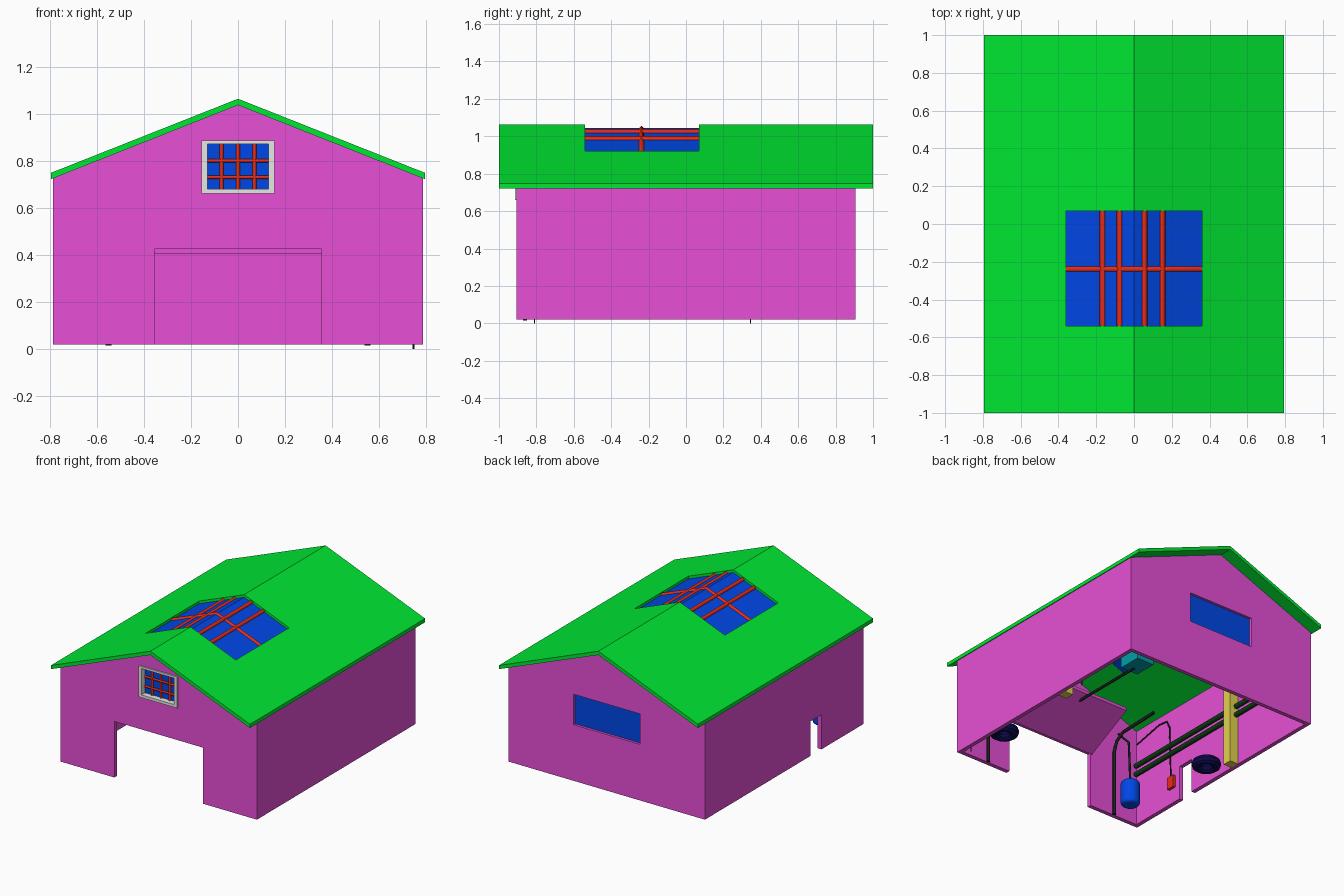
import bpy, bmesh
from mathutils import Vector

if "Cube" in bpy.data.objects:
    bpy.data.objects.remove(bpy.data.objects["Cube"], do_unlink=True)


def material(name, *rgb):
    lin = [(c / 255 / 12.92) if c < 11 else ((c / 255 + 0.055) / 1.055) ** 2.4 for c in rgb]
    m = bpy.data.materials.new(name)
    m.use_nodes = True
    m.diffuse_color = (*lin, 1)
    m.node_tree.nodes["Principled BSDF"].inputs["Base Color"].default_value = (*lin, 1)
    return m


WALL = material("magenta wall", 231, 79, 214)
ROOF = material("green roof", 0, 231, 50)
GLASS = material("blue glass", 0, 71, 230)
BAR = material("red bars", 245, 48, 28)
FRAME = material("light grey frame", 236, 236, 232)
POST = material("yellow posts", 226, 210, 78)
TYRE = material("navy rubber", 12, 10, 80)
BLACK = material("black metal", 28, 30, 28)
RACK = material("dark green rack", 14, 60, 20)
TEAL = material("teal motor", 0, 158, 170)


def make(name, bm, mat):
    bmesh.ops.recalc_face_normals(bm, faces=bm.faces)
    me = bpy.data.meshes.new(name)
    bm.to_mesh(me)
    bm.free()
    me.materials.append(mat)
    ob = bpy.data.objects.new(name, me)
    bpy.context.collection.objects.link(ob)
    return ob


def extrude(name, points, offset, mat):
    """Extrude a flat outline of 3D points along an offset."""
    bm = bmesh.new()
    face = bm.faces.new([bm.verts.new(p) for p in points])
    ext = bmesh.ops.extrude_face_region(bm, geom=[face])["geom"]
    bmesh.ops.translate(bm, vec=Vector(offset),
                        verts=[v for v in ext if isinstance(v, bmesh.types.BMVert)])
    return make(name, bm, mat)


def prism(name, profile, y0, y1, mat):
    """Extrude an x-z profile along y."""
    return extrude(name, [(x, y0, z) for x, z in profile], (0, y1 - y0, 0), mat)


def box(name, x, y, z, mat):
    """Box from (min, max) pairs."""
    return prism(name, [(x[0], z[0]), (x[1], z[0]), (x[1], z[1]), (x[0], z[1])], y[0], y[1], mat)


def cut(target, cutter):
    mod = target.modifiers.new("cut", "BOOLEAN")
    mod.operation, mod.solver, mod.object = "DIFFERENCE", "EXACT", cutter
    bpy.context.view_layer.objects.active = target
    bpy.ops.object.modifier_apply(modifier=mod.name)
    bpy.data.objects.remove(cutter, do_unlink=True)


def select_only(ob):
    bpy.ops.object.select_all(action="DESELECT")
    ob.select_set(True)
    bpy.context.view_layer.objects.active = ob


def tube(name, points, radius, mat, res=1):
    """Bar along a polyline; res 0 gives a square section."""
    cu = bpy.data.curves.new(name, "CURVE")
    cu.dimensions = "3D"
    cu.bevel_depth, cu.bevel_resolution, cu.use_fill_caps = radius, res, True
    sp = cu.splines.new("POLY")
    sp.points.add(len(points) - 1)
    for p, co in zip(sp.points, points):
        p.co = (*co, 1)
    cu.materials.append(mat)
    ob = bpy.data.objects.new(name, cu)
    bpy.context.collection.objects.link(ob)
    select_only(ob)
    bpy.ops.object.convert(target="MESH")


def smooth(ob):
    select_only(ob)
    bpy.ops.object.shade_smooth_by_angle()


RIDGE, EAVE_X, SLOPE, THICK = 1.063, 0.795, 0.396, 0.027


def roof_z(x, drop=0):
    return RIDGE - drop - SLOPE * abs(x)


def chevron(half, top, bottom):
    upper = [(x, roof_z(x, top)) for x in (-half, 0, half)]
    lower = [(x, roof_z(x, bottom)) for x in (half, 0, -half)]
    return upper + lower


# Gabled wall shell, open at the bottom
W, D, T, BASE = 0.785, 0.905, 0.03, 0.02
walls = prism("walls", [(-W, BASE), (W, BASE), (W, roof_z(W, THICK)), (0, roof_z(0, THICK)),
                        (-W, roof_z(W, THICK))], -D, D, WALL)
cut(walls, box("cutter", (T - W, W - T), (T - D, D - T), (-1, 2), WALL))
cut(walls, box("cutter", (-0.355, 0.355), (-1, -0.8), (-1, 0.425), WALL))
cut(walls, box("cutter", (-0.14, 0.14), (-1, -0.8), (0.67, 0.88), WALL))
cut(walls, box("cutter", (-0.265, 0.265), (0.8, 1), (0.425, 0.645), WALL))
cut(walls, box("cutter", (-1, -0.7), (-0.425, -0.3), (-1, 0.27), WALL))

# Roof with a skylight opening over the ridge
SKY_X, SKY_Y = 0.36, (-0.54, 0.07)
roof = prism("roof", chevron(EAVE_X, 0, THICK), -1, 1, ROOF)
cut(roof, box("cutter", (-SKY_X, SKY_X), SKY_Y, (0.5, 1.5), ROOF))
prism("skylight_glass", chevron(SKY_X, 0.019, 0.025), *SKY_Y, GLASS)
for x in (-0.165, -0.075, 0.055, 0.15):
    z = roof_z(x, 0.02)
    tube("skylight_long_bar", [(x, SKY_Y[0], z), (x, SKY_Y[1], z)], 0.017, BAR, 0)
tube("skylight_cross_bar", [(x, -0.238, roof_z(x, 0.03)) for x in (-0.355, 0, 0.355)], 0.024, BAR, 0)

# Front window
frame = box("front_window_frame", (-0.155, 0.155), (-0.915, -0.865), (0.66, 0.885), FRAME)
cut(frame, box("cutter", (-0.13, 0.13), (-1, -0.8), (0.68, 0.87), FRAME))
box("front_window_glass", (-0.13, 0.13), (-0.874, -0.868), (0.68, 0.87), GLASS)
for x in (-0.07, 0, 0.07):
    tube("front_window_upright", [(x, -0.878, 0.68), (x, -0.878, 0.87)], 0.008, BAR)
for z in (0.73, 0.8):
    tube("front_window_crossbar", [(-0.13, -0.878, z), (0.13, -0.878, z)], 0.008, BAR)

# Back window
box("back_window_glass", (-0.265, 0.265), (0.88, 0.887), (0.425, 0.645), GLASS)

# Raised garage door, tilted inwards, with an upright front edge
edge = [(-0.86, 0.428), (-0.86, 0.405), (-0.5, 0.585), (-0.5, 0.608)]
extrude("garage_door", [(-0.355, y, z) for y, z in edge], (0.71, 0, 0), WALL)

# Door tracks, posts, motor rail and motor
for s in (-1, 1):
    x = s * 0.55
    tube("door_track", [(x, -0.86, 0.015), (x, -0.86, 0.5), (x, -0.835, 0.57),
                        (x, -0.77, 0.61), (x, -0.45, 0.62)], 0.012, BLACK)
    box("support_post", sorted((s * 0.687, s * 0.755)), (0.115, 0.183), (BASE, 0.76), POST)
tube("motor_rail", [(0, -0.86, 0.56), (0, 0, 0.56)], 0.01, BLACK)
box("door_motor", (-0.07, 0.07), (-0.05, 0.12), (0.56, 0.65), TEAL)

# Racks along both side walls
for s in (-1, 1):
    for z in (0.39, 0.455):
        tube("wall_rack_rail", [(s * 0.735, -0.86, z), (s * 0.735, 0.55, z)], 0.018, RACK)
for y in (-0.81, 0.345):
    tube("rack_leg", [(0.745, y, 0), (0.745, y, 0.455)], 0.004, BLACK)

# Tyres lying flat, one raised off the floor
for x, y, z in ((-0.64, -0.01, 0.06), (0.63, -0.6, 0.1)):
    bpy.ops.mesh.primitive_torus_add(location=(x, y, z), major_radius=0.066, minor_radius=0.034,
                                     major_segments=32, minor_segments=10)
    tyre = bpy.context.object
    tyre.name = "tyre"
    tyre.data.materials.append(TYRE)
    smooth(tyre)

# Pressure tank with hose
bpy.ops.mesh.primitive_cylinder_add(vertices=24, radius=0.065, depth=0.18, location=(-0.58, -0.73, 0.13))
tank = bpy.context.object
tank.name = "pressure_tank"
tank.data.materials.append(GLASS)
bev = tank.modifiers.new("rounded", "BEVEL")
bev.width, bev.segments = 0.02, 3
smooth(tank)
tube("tank_hose", [(-0.58, -0.73, 0.22), (-0.59, -0.75, 0.4), (-0.6, -0.77, 0.55),
                   (-0.55, -0.82, 0.62)], 0.008, BLACK)

# Wall socket with cord
box("wall_socket", (-0.755, -0.735), (-0.53, -0.47), (0.13, 0.22), BAR)
tube("socket_cord", [(-0.74, -0.5, 0.22), (-0.74, -0.51, 0.6), (-0.74, -0.54, 0.66),
                     (-0.74, -0.62, 0.67), (-0.74, -0.85, 0.62)], 0.005, BLACK)
